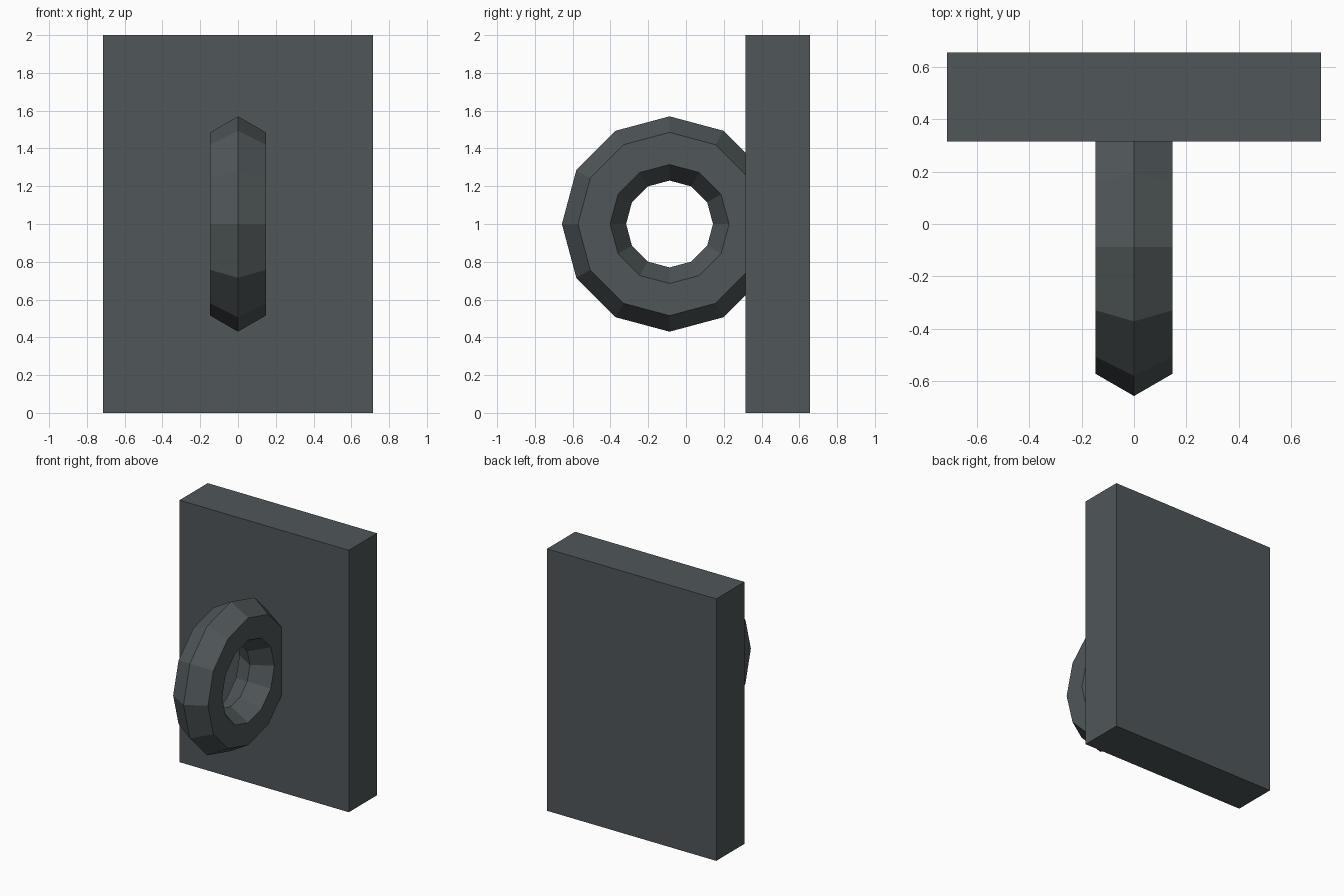
import bpy
import math

if "Cube" in bpy.data.objects:
    bpy.data.objects.remove(bpy.data.objects["Cube"])

slate = bpy.data.materials.new("dark_slate")
slate.diffuse_color = (0.08, 0.095, 0.1, 1.0)
slate.use_nodes = True
slate.node_tree.nodes["Principled BSDF"].inputs["Base Color"].default_value = slate.diffuse_color


def finish(name):
    obj = bpy.context.object
    obj.name = name
    obj.data.materials.append(slate)
    return obj


# Upright back plate
bpy.ops.mesh.primitive_cube_add(size=1, location=(0, 0.486, 1))
plate = finish("back_plate")
plate.scale = (1.43, 0.34, 2)

# Low-poly ring standing edge-on, partly sunk into the plate
bpy.ops.mesh.primitive_torus_add(
    major_segments=12, minor_segments=6,
    major_radius=0.40, minor_radius=0.17,
    location=(0, -0.087, 1), rotation=(0, math.pi / 2, 0))
ring = finish("ring")
for face in ring.data.polygons:
    face.use_smooth = False
